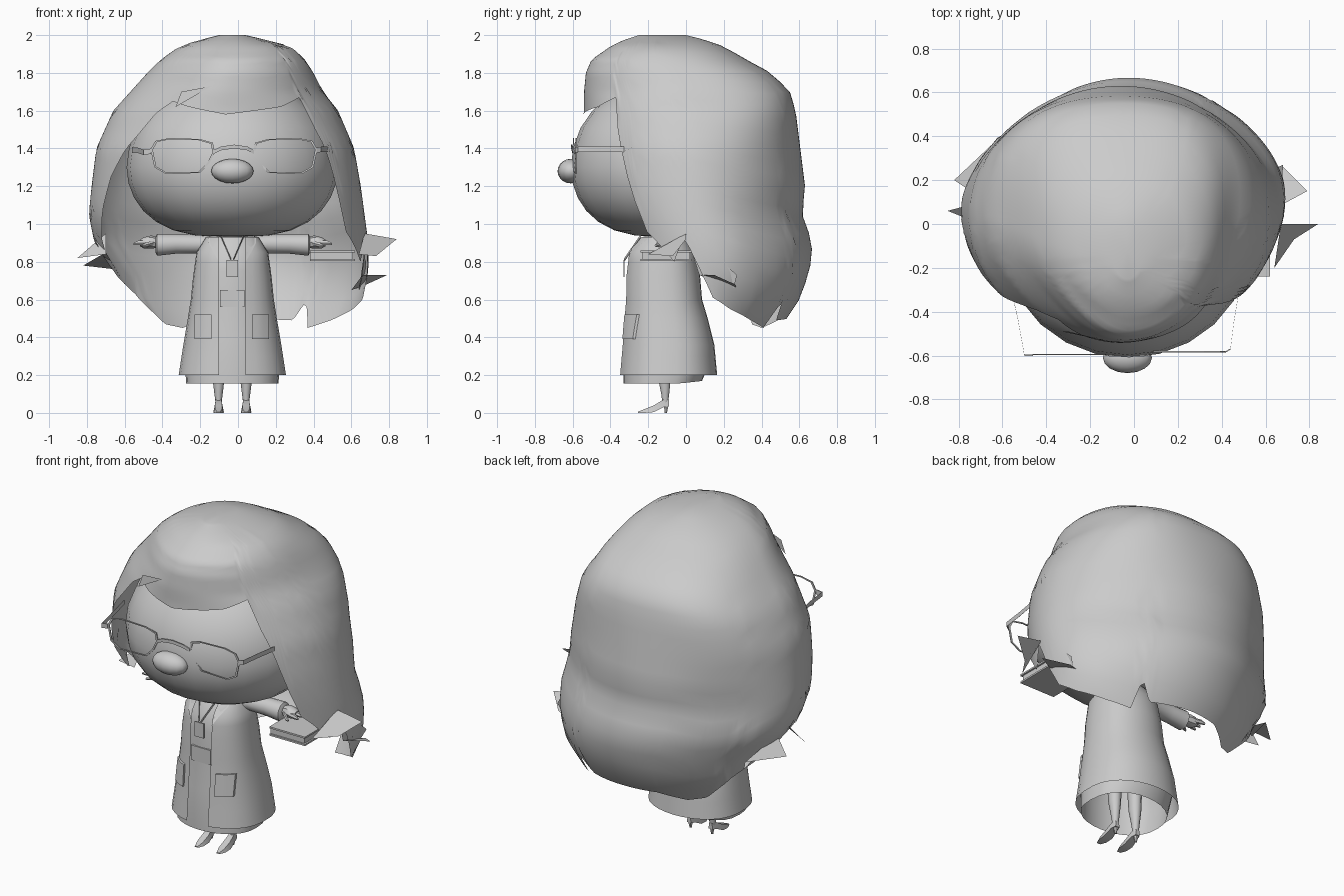
import bpy, bmesh, math
from mathutils import Vector

if "Cube" in bpy.data.objects:
    bpy.data.objects.remove(bpy.data.objects["Cube"])

grey = bpy.data.materials.new("plain grey")
grey.diffuse_color = (0.6, 0.6, 0.6, 1)
grey.use_nodes = True
grey.node_tree.nodes["Principled BSDF"].inputs["Base Color"].default_value = grey.diffuse_color


def lerp_table(table, k):
    """Linear lookup in rows sorted by rising first value."""
    if k <= table[0][0]:
        return table[0][1:]
    for a, b in zip(table, table[1:]):
        if k <= b[0]:
            t = (k - a[0]) / (b[0] - a[0])
            return [p + (q - p) * t for p, q in zip(a[1:], b[1:])]
    return table[-1][1:]


def make(name, verts, faces, angle=40, fix=True):
    me = bpy.data.meshes.new(name)
    me.from_pydata([tuple(v) for v in verts], [], faces)
    if fix:
        bm = bmesh.new()
        bm.from_mesh(me)
        bmesh.ops.recalc_face_normals(bm, faces=bm.faces)
        bm.to_mesh(me)
        bm.free()
    ob = bpy.data.objects.new(name, me)
    bpy.context.collection.objects.link(ob)
    me.materials.append(grey)
    if angle:
        bpy.ops.object.select_all(action='DESELECT')
        ob.select_set(True)
        bpy.context.view_layer.objects.active = ob
        bpy.ops.object.shade_smooth_by_angle(angle=math.radians(angle))
    return ob


def loft(name, rings, closed=True, caps=True, angle=40):
    n = len(rings[0])
    verts = [p for r in rings for p in r]
    faces = []
    for i in range(len(rings) - 1):
        for j in range(n if closed else n - 1):
            k = (j + 1) % n
            faces.append((i*n + j, i*n + k, (i+1)*n + k, (i+1)*n + j))
    if caps:
        faces += [tuple(range(n)), tuple(range((len(rings)-1)*n, len(rings)*n))]
    return make(name, verts, faces, angle)


def tube(name, path, radii, axis='Z', n=10):
    """Round sections stacked along an axis; each radius is a pair."""
    rings = []
    for (x, y, z), (r, s) in zip(path, radii):
        ring = []
        for j in range(n):
            c, d = math.cos(2*math.pi*j/n)*r, math.sin(2*math.pi*j/n)*s
            ring.append((x + c, y + d, z) if axis == 'Z' else (x, y + c, z + d))
        rings.append(ring)
    return loft(name, rings)


def box(name, x0, x1, y0, y1, z0, z1):
    return loft(name, [[(x0, y0, z), (x1, y0, z), (x1, y1, z), (x0, y1, z)] for z in (z0, z1)], angle=0)


def ellipsoid(name, c, r, low=None, u=24, v=14):
    """Ball; with low set, the lower half gets that depth and fuller cheeks."""
    bm = bmesh.new()
    bmesh.ops.create_uvsphere(bm, u_segments=u, v_segments=v, radius=1)
    for w in bm.verts:
        jaw = low and w.co.z < 0
        rz = low if jaw else r[2]
        k = max(1e-4, math.hypot(w.co.x, w.co.y)) ** -.3 if jaw and w.co.z > -.999 else 1
        w.co = Vector((c[0] + w.co.x*r[0]*k, c[1] + w.co.y*r[1]*k, c[2] + w.co.z*rz))
    verts = [w.co.copy() for w in bm.verts]
    bm.verts.index_update()
    faces = [[w.index for w in f.verts] for f in bm.faces]
    bm.free()
    return make(name, verts, faces, 60)


def ribbon(name, pts, h, thick=.003):
    """Thin upright band along a path."""
    loft(name, [[(x, y - thick, z - h), (x, y + thick, z - h), (x, y + thick, z + h), (x, y - thick, z + h)]
                for x, y, z in pts], angle=0)


# Hair shell: height -> left, right, front, back extents
shell = [(0.45, -.49, .58, -.3, .5), (.6, -.61, .66, -.35, .6), (.75, -.66, .69, -.4, .655),
         (.9, -.76, .69, -.45, .67), (1.05, -.79, .67, -.5, .615), (1.2, -.775, .65, -.55, .63),
         (1.4, -.75, .615, -.56, .605), (1.6, -.66, .53, -.54, .58), (1.7, -.57, .45, -.54, .55),
         (1.8, -.48, .4, -.53, .45), (1.87, -.41, .355, -.5, .32), (1.94, -.31, .28, -.4, .2),
         (1.97, -.22, .17, -.34, .12), (2.0, -.1, .04, -.25, .0)]
# Diagonal fullness: height -> front left, back left, back right
corner = [(.45, 0, -.02, -.02), (.9, 0, -.055, -.045), (1.1, 0, -.05, -.03), (1.35, -.01, 0, 0),
          (1.6, -.04, .06, .07), (1.75, -.07, .08, .09), (1.9, -.06, .04, .05), (2, 0, 0, 0)]
# Lower hair edge: angle from the front -> height
edge = [(-180, .5), (-160, .5), (-140, .45), (-127, .47), (-117, .62), (-108, .68), (-100, .72),
        (-90, .78), (-80, .92), (-73, .85), (-66, 1.02), (-60, 1.25), (-50, 1.42),
        (-40, 1.58), (-32, 1.65), (-20, 1.62), (0, 1.58), (15, 1.6), (30, 1.62), (46, 1.67),
        (48, 1.5), (51, 1.4), (55, 1.2), (58, .96), (70, .8), (78, .93), (85, .74), (92, .61), (105, .55),
        (125, .49), (142, .45), (147, .59), (153, .49), (180, .5)]


def hair_point(deg, z):
    l, r, f, b = lerp_table(shell, z)
    fl, bl, br = lerp_table(corner, z)
    a = math.radians(deg)
    s, c = math.sin(a), math.cos(a)
    amount = (fl if c > 0 else bl) if s < 0 else (0 if c > 0 else br)
    k = 1 + amount * math.sin(2*a)**2
    return Vector(((l+r)/2 + (r-l)/2*s*k, (f+b)/2 - (b-f)/2*c*k, z))


rows, angles = 22, range(-180, 180, 2)
rings = [[Vector((-.03, -.12, 2.0))] * len(angles)]
for i in range(rows + 1):
    t = (i / rows) ** 1.4
    rings.append([hair_point(d, 2 - (2 - lerp_table(edge, d)[0]) * t) for d in angles])
loft("hair", rings, caps=False, angle=50)

# Loose flicked strands
strands = [[(.64, -.2, .84), (.67, 0, .95), (.84, 0, .92), (.73, -.07, .83)],
           [(.66, .08, .73), (.6, .27, .65), (.68, .26, .68), (.79, .15, .73)],
           [(.67, 0, .95), (.67, .12, .86), (.68, .27, .73), (.64, .25, .65), (.66, .07, .73)],
           [(-.7, .1, .95), (-.7, .0, .84), (-.85, .06, .82)],
           [(-.7, .12, .85), (-.6, .3, .68), (-.65, .36, .76), (-.82, .2, .78)],
           [(-.3, -.49, 1.7), (-.33, -.49, 1.62), (-.14, -.53, 1.73)]]
for s in strands:
    make("hair_strand", s, [tuple(range(len(s)))], 0, False)

# Head and nose
ellipsoid("head", (-.03, -.09, 1.3), (.56, .52, .48), low=.37)
ellipsoid("nose", (-.03, -.61, 1.28), (.112, .07, .065), u=16, v=10)

# Glasses: flat rims, bridge and thin temples
rim = [(-.17, .035), (-.145, .08), (-.07, .095), (.09, .09), (.16, .07), (.17, .02), (.14, -.04), (.09, -.09), (-.09, -.095), (-.15, -.06)]
for cx, y, s in ((-.293, -.598, 1), (.25, -.585, -1)):
    loft("lens_rim", [[(cx + s*x*k, y + d, 1.36 + z*k) for x, z in rim]
                      for k, d in ((1, 0), (.93, 0), (.93, .006), (1, .006), (1, 0))], caps=False, angle=0)
ribbon("glasses_bridge", [(-.13, -.598, 1.38), (-.09, -.603, 1.4), (-.02, -.605, 1.41), (.05, -.6, 1.4), (.085, -.588, 1.38)], .01)
ribbon("left_temple", [(-.46, -.598, 1.385), (-.5, -.598, 1.38), (-.53, -.43, 1.39), (-.56, -.3, 1.39)], .014)
ribbon("right_temple", [(.415, -.585, 1.39), (.44, -.57, 1.395), (.455, -.45, 1.395), (.475, -.33, 1.395)], .014)


# Open-fronted coat: height, half width, front, back
coat = [(.2, .285, -.355, .165), (.36, .26, -.342, .15), (.5, .236, -.333, .115), (.6, .22, -.325, .085),
        (.72, .208, -.325, .075), (.85, .19, -.31, .05), (.93, .14, -.25, .0), (.95, .07, -.19, -.04)]


def boxy(c):
    return math.copysign(abs(c) ** .8, c)


def body_ring(z, grow, gap, n=28):
    w, f, b = lerp_table(coat, z)
    w, f, b = w + grow, f - grow, b + grow
    a0 = math.asin(min(.9, gap / w)) if gap else 0
    out = []
    for j in range(n + (1 if gap else 0)):
        a = a0 + (2*math.pi - 2*a0) * j / n
        out.append((-.03 + w*math.sin(a), (f+b)/2 - (b-f)/2*boxy(math.cos(a)), z))
    return out


def on_coat(x, z, out=.008):
    """Point on the coat's front, lifted a little."""
    w, f, b = lerp_table(coat, z)
    c = math.sqrt(max(0, 1 - ((x + .03) / w) ** 2))
    return (x, (f+b)/2 - (b-f)/2*boxy(c) - out, z)


loft("coat", [body_ring(z, 0, .07) for z in (.2, .3, .36, .43, .5, .6, .72, .8, .85, .9, .93, .95)], False, False)
dress = [body_ring(z, -.015, 0) for z in (.3, .4, .55, .65, .75, .85, .93)]
hem = [(-.03 + (x + .03)*.96, -.122 + (y + .094)*.88, .155 + max(0, y)*.1) for x, y, z in dress[0]]
loft("dress", [hem] + dress, caps=False)
tube("neck", [(-.03, -.12, .85), (-.03, -.12, 1.0)], [(.06, .06)] * 2)

# Belt, badge with cord, lapels and pockets
box("belt", -.095, .035, -.316, -.29, .56, .65)
box("badge", -.06, 0, -.332, -.325, .72, .81)
for s in (-1, 1):
    ribbon("badge_cord", [(-.03 + s*.06, -.24, .935), (-.03 + s*.006, -.326, .81)], .006)
    make("lapel", [on_coat(-.03 + s*d, z, .005) for d, z in ((.07, .8), (.1, .85), (.125, .9), (.125, .925), (.07, .935), (.07, .87))],
         [tuple(range(6))], 0, False)
    x = -.032 + s*.152
    cols = [x + d for d in (-.045, -.015, .015, .045)]
    loft("pocket", [[on_coat(c, z, .014) for c in cols] + [on_coat(c, z, 0) for c in reversed(cols)]
                    for z in (.39, .455, .52)], angle=30)

# Arms, cuffs and hands, mirrored about the body's middle
ym = -.09
for s in (-1, 1):
    def at(d, z=.9, y=ym):
        return (-.028 + s*d, y, z)
    tube("sleeve", [at(.08, .87), at(.18, .895), at(.3, .895), at(.4, .89), at(.41, .89)],
         [(.07, .07), (.05, .05), (.052, .052), (.058, .058), (.04, .04)], 'X', 12)
    tube("hand", [at(.39, .9), at(.43, .905), at(.47, .9), at(.49, .9)],
         [(.025, .025), (.038, .035), (.042, .03), (.025, .018)], 'X', 8)
    for k in (-1, 0, 1):
        tube("finger", [at(.46, .9, ym + k*.028), at(.5, .9, ym + k*.036), at(.525, .895, ym + k*.04)],
             [(.013, .014), (.013, .014), (.006, .006)], 'X', 6)
    tube("thumb", [at(.42, .9, ym - .025), at(.46, .89, ym - .06), at(.48, .885, ym - .07)],
         [(.014, .014), (.013, .013), (.006, .006)], 'X', 6)

    # Legs and heeled shoes
    x = -.03 + s*.073
    tube("leg", [(x, -.11, .055), (x, -.11, .1), (x, -.115, .2), (x, -.12, .45)],
         [(.016, .016), (.022, .022), (.034, .038), (.045, .05)])
    sole = [(-.255, 0, .006, .012), (-.22, 0, .02, .026), (-.17, .004, .04, .028), (-.12, .03, .07, .022), (-.09, .035, .07, .014)]
    loft("shoe", [[(x - w, y, z0), (x + w, y, z0), (x + w*.7, y, z1), (x - w*.7, y, z1)] for y, z0, z1, w in sole])
    tube("shoe_heel", [(x, -.107, 0), (x, -.105, .04)], [(.007, .007), (.015, .014)], n=6)

# Book under one hand
for name, z0, z1, i in (("book_lower_cover", .805, .815, 0), ("book_pages", .815, .85, .01), ("book_upper_cover", .85, .86, 0)):
    box(name, .38, .62 - i, -.24 + i, .03 - i, z0, z1)
